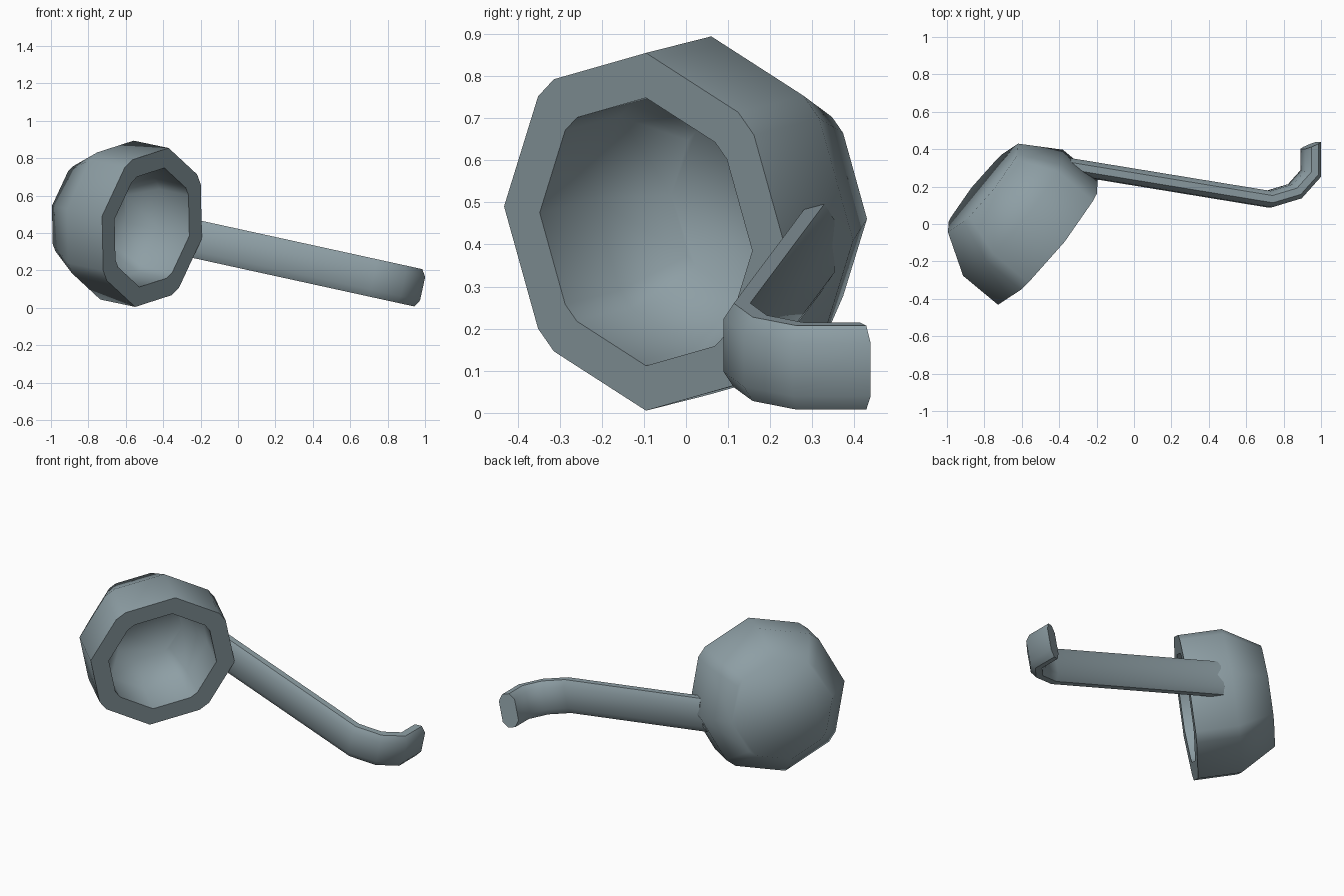
import bpy, bmesh, math
from mathutils import Vector, Matrix

if "Cube" in bpy.data.objects:
    bpy.data.objects.remove(bpy.data.objects["Cube"])

steel = bpy.data.materials.new("grey_blue_steel")
steel.diffuse_color = (0.27, 0.345, 0.375, 1)
steel.use_nodes = True
steel.node_tree.nodes["Principled BSDF"].inputs["Base Color"].default_value = steel.diffuse_color


def finish(name, bm, angle):
    bmesh.ops.recalc_face_normals(bm, faces=bm.faces)
    me = bpy.data.meshes.new(name)
    bm.to_mesh(me)
    bm.free()
    ob = bpy.data.objects.new(name, me)
    bpy.context.collection.objects.link(ob)
    me.materials.append(steel)
    bpy.ops.object.select_all(action='DESELECT')
    ob.select_set(True)
    bpy.context.view_layer.objects.active = ob
    bpy.ops.object.shade_smooth_by_angle(angle=math.radians(angle))
    return ob


def loft(rings):
    """Skin a list of point rings and cap both ends."""
    bm = bmesh.new()
    vr = [[bm.verts.new(p) for p in r] for r in rings]
    n = len(vr[0])
    for a, b in zip(vr, vr[1:]):
        for i in range(n):
            j = (i + 1) % n
            bm.faces.new((a[i], a[j], b[j], b[i]))
    bm.faces.new(vr[0])
    bm.faces.new(vr[-1])
    return bm


# bowl: an octagon with clipped diagonals, lofted from inner floor over rim to outer base
centre = Vector((-0.46, -0.095, 0.43))
up = Vector((0.206, 0, 0.979)).normalized()
side = Vector((0.615, 0.777, -0.139)).normalized()
depth = side.cross(up).normalized()
if depth.y < 0:
    depth = -depth
angles = [math.radians(q * 90 + a) for q in range(4) for a in (0, 40.5, 49.5)]
profile = [(0.215, 0.36), (0.325, 0.205), (0.325, 0.0),
           (0.434, 0.0), (0.434, 0.246), (0.305, 0.457)]
finish("bowl", loft([[centre + depth * k + (up * math.cos(t) + side * math.sin(t)) * r
                      for t in angles] for r, k in profile]), 65)

# handle: chamfered strap section swept along a hooked path in a tilted plane
h_up = Vector((0.214, 0, 0.977)).normalized()
h_dir = Vector((0.977, 0, -0.214)).normalized()
end = Vector((0.945, 0, 0.1115))
path = [Vector(((x - 0.945) / 0.977, y)) for x, y in
        ((-0.36, 0.31), (0.72, 0.133), (0.86, 0.175), (0.945, 0.27), (0.945, 0.42))]
section = [(0.043, -0.064), (0.043, 0.064), (0.019, 0.102), (-0.019, 0.102),
           (-0.043, 0.064), (-0.043, -0.064), (-0.019, -0.102), (0.019, -0.102)]
rings = []
for i, p in enumerate(path):
    dirs = []
    if i > 0:
        dirs.append((p - path[i - 1]).normalized())
    if i < len(path) - 1:
        dirs.append((path[i + 1] - p).normalized())
    normals = [Vector((d.y, -d.x)) for d in dirs]
    m = sum(normals, Vector((0, 0))).normalized()
    m = m / m.dot(normals[0])
    if i == len(path) - 1:
        m = m + dirs[0] * 0.43      # slanted tip
    rings.append([end + h_dir * (p.x + m.x * q) + Vector((0, p.y + m.y * q, 0)) + h_up * a
                  for q, a in section])
finish("handle", loft(rings), 45)
